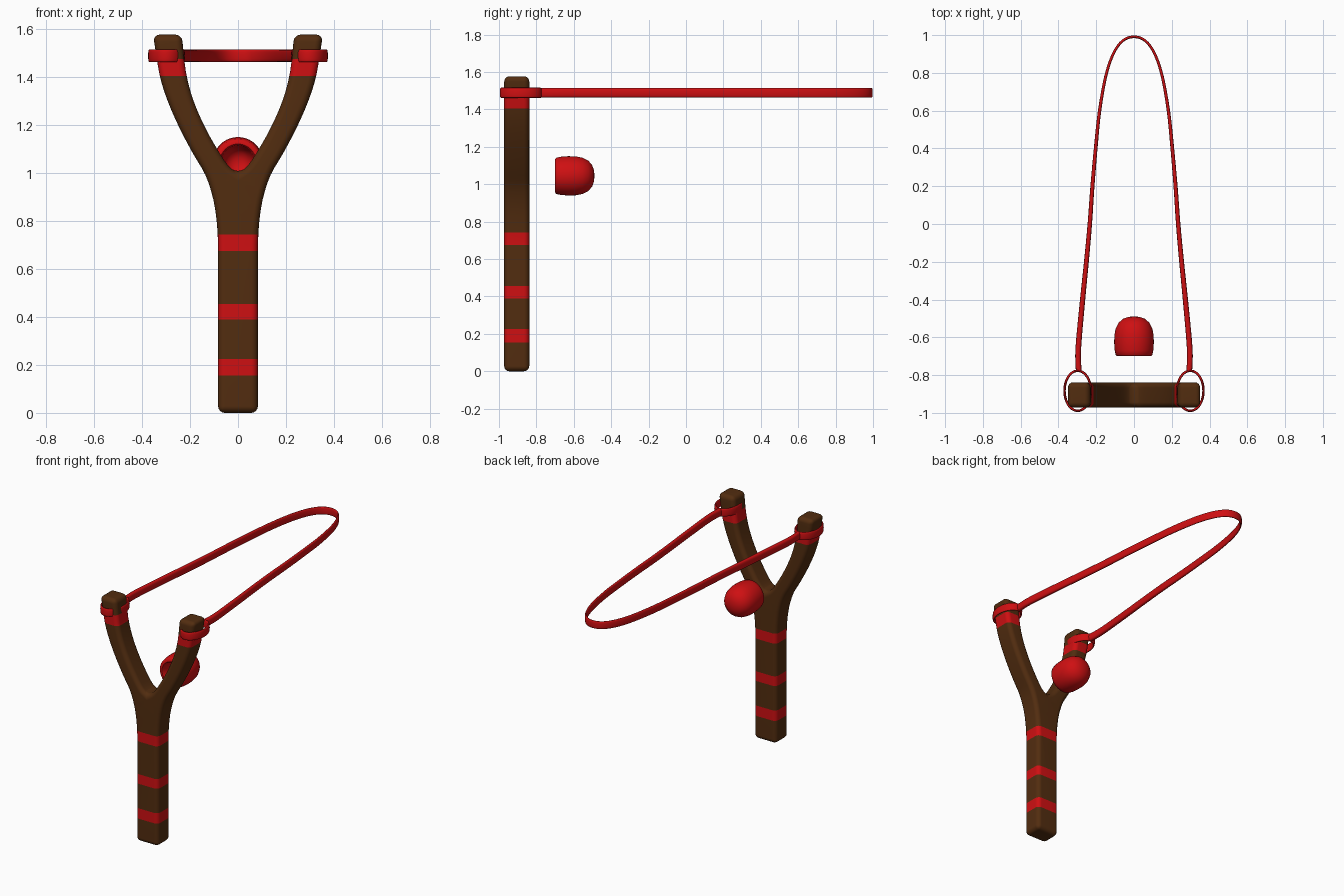
import bpy
import bmesh
from math import sin, cos, pi, radians, copysign
from mathutils import Vector

cube = bpy.data.objects.get("Cube")
if cube:
    bpy.data.objects.remove(cube, do_unlink=True)


def make_material(name, color):
    mat = bpy.data.materials.new(name)
    mat.use_nodes = True
    mat.diffuse_color = (*color, 1)
    bsdf = next(n for n in mat.node_tree.nodes if n.type == 'BSDF_PRINCIPLED')
    bsdf.inputs["Base Color"].default_value = (*color, 1)
    bsdf.inputs["Roughness"].default_value = 0.6
    return mat


brown = make_material("brown wood", (0.085, 0.026, 0.005))
red = make_material("red rubber", (0.62, 0.005, 0.006))


def finish(name, bm, mats, angle=40):
    bmesh.ops.recalc_face_normals(bm, faces=bm.faces)
    mesh = bpy.data.meshes.new(name)
    bm.to_mesh(mesh)
    bm.free()
    for m in mats:
        mesh.materials.append(m)
    obj = bpy.data.objects.new(name, mesh)
    bpy.context.collection.objects.link(obj)
    bpy.ops.object.select_all(action='DESELECT')
    obj.select_set(True)
    bpy.context.view_layer.objects.active = obj
    bpy.ops.object.shade_smooth_by_angle(angle=radians(angle))
    return obj


def smooth_path(points, steps):
    """Catmull-Rom curve through the points, both ends included."""
    p = [Vector(q) for q in points]
    p = [2 * p[0] - p[1]] + p + [2 * p[-1] - p[-2]]
    out = []
    for a, b, c, d in zip(p, p[1:], p[2:], p[3:]):
        for i in range(steps):
            t = i / steps
            out.append(0.5 * (2 * b + (c - a) * t + (2 * a - 5 * b + 4 * c - d) * t ** 2
                              + (3 * b - a - 3 * c + d) * t ** 3))
    return out + [p[-2]]


def bridge(bm, loops, closed):
    pairs = list(zip(loops, loops[1:]))
    if closed:
        pairs.append((loops[-1], loops[0]))
    for a, b in pairs:
        n = len(a)
        for i in range(n):
            bm.faces.new((a[i], a[(i + 1) % n], b[(i + 1) % n], b[i]))


def band(name, path, thickness, height, z, closed):
    """Sweep a rounded strap section along a level path."""
    bm = bmesh.new()
    loops, n, sides = [], len(path), 16
    for i, p in enumerate(path):
        if closed:
            d = path[(i + 1) % n] - path[i - 1]
        else:
            d = path[min(i + 1, n - 1)] - path[max(i - 1, 0)]
        side = Vector((d.y, -d.x)).normalized()
        w = thickness(p) / 2
        loop = []
        for k in range(sides):
            a = 2 * pi * k / sides
            u = copysign(abs(cos(a)) ** 0.7, cos(a)) * w
            v = copysign(abs(sin(a)) ** 0.7, sin(a)) * height / 2
            loop.append(bm.verts.new((p.x + side.x * u, p.y + side.y * u, z + v)))
        loops.append(loop)
    bridge(bm, loops, closed)
    if not closed:
        bm.faces.new(loops[0])
        bm.faces.new(loops[-1])
    return finish(name, bm, [red], 60)


# Forked frame: outline extruded in depth, rounded, then cut for the painted bands
outer = smooth_path([(.083, .70), (.088, .79), (.103, .89), (.135, .99), (.187, 1.08),
                     (.245, 1.19), (.293, 1.30), (.327, 1.41), (.354, 1.577)], 3)
inner = smooth_path([(.234, 1.577), (.217, 1.42), (.185, 1.30), (.137, 1.19),
                     (.087, 1.10), (.04, 1.03), (0, 1.0)], 3)
half = [Vector((.083, 0))] + outer + inner
outline = half + [Vector((-p.x, p.y)) for p in reversed(half[:-1])]

FRONT, BACK = -0.972, -0.838
bm = bmesh.new()
front = [bm.verts.new((p.x, FRONT, p.y)) for p in outline]
back = [bm.verts.new((p.x, BACK, p.y)) for p in outline]
bridge(bm, [front, back], False)
bm.faces.new(front)
bm.faces.new(back)
bmesh.ops.recalc_face_normals(bm, faces=bm.faces)
sharp = [e for e in bm.edges if e.calc_face_angle(0) > radians(50)]
bmesh.ops.bevel(bm, geom=sharp, offset=0.028, offset_type='OFFSET', segments=4,
                profile=0.5, affect='EDGES', clamp_overlap=False)
bmesh.ops.triangulate(bm, faces=[f for f in bm.faces if len(f.verts) > 4])

bands = [(.155, .225), (.39, .455), (.675, .743), (1.405, 1.475)]
for z in [edge for pair in bands for edge in pair]:
    bmesh.ops.bisect_plane(bm, geom=bm.verts[:] + bm.edges[:] + bm.faces[:],
                           plane_co=(0, 0, z), plane_no=(0, 0, 1), dist=1e-5)
for f in bm.faces:
    z = f.calc_center_median().z
    f.material_index = int(any(lo < z < hi for lo, hi in bands))
frame = finish("forked_frame", bm, [brown, red])
normals = frame.modifiers.new("even shading", 'WEIGHTED_NORMAL')
normals.keep_sharp = True

# Loops around the fork tips
BAND_Z = 1.489
for side, x in (("left", .298), ("right", -.298)):
    ring = [Vector((x + .07 * cos(2 * pi * i / 40), -.883 + .106 * sin(2 * pi * i / 40)))
            for i in range(40)]
    band(side + "_tip_loop", ring, lambda p: .013, .054, BAND_Z, True)

# Stretched strap running back from the loops
run = [(.293, -.775), (.295, -.66), (.272, -.40), (.252, -.2), (.234, 0), (.22, .2),
       (.201, .42), (.182, .6), (.15, .78), (.11, .9), (.06, .97)]
run = run + [(0, .991)] + [(-x, y) for x, y in reversed(run)]
band("stretched_strap", smooth_path(run, 4),
     lambda p: .014 + .016 * min(1, max(0, (.95 - p.y) / 1.6)), .052, BAND_Z, False)

# Hollow cup, turned about a level axis: (radius, y) from back pole to inner floor
profile = [(.03, -.492), (.058, -.502), (.082, -.523), (.097, -.553), (.104, -.59),
           (.105, -.63), (.102, -.67), (.097, -.693), (.089, -.70), (.076, -.70),
           (.07, -.692), (.066, -.66), (.058, -.625), (.042, -.60), (.02, -.59)]
bm = bmesh.new()
sides = 40
loops = [[bm.verts.new((r * cos(2 * pi * k / sides), y, 1.045 + r * sin(2 * pi * k / sides)))
          for k in range(sides)] for r, y in profile]
bridge(bm, loops, False)
for loop, y in ((loops[0], -.489), (loops[-1], -.588)):
    pole = bm.verts.new((0, y, 1.045))
    for k in range(sides):
        bm.faces.new((loop[k], loop[(k + 1) % sides], pole))
finish("hollow_cup", bm, [red], 50)
